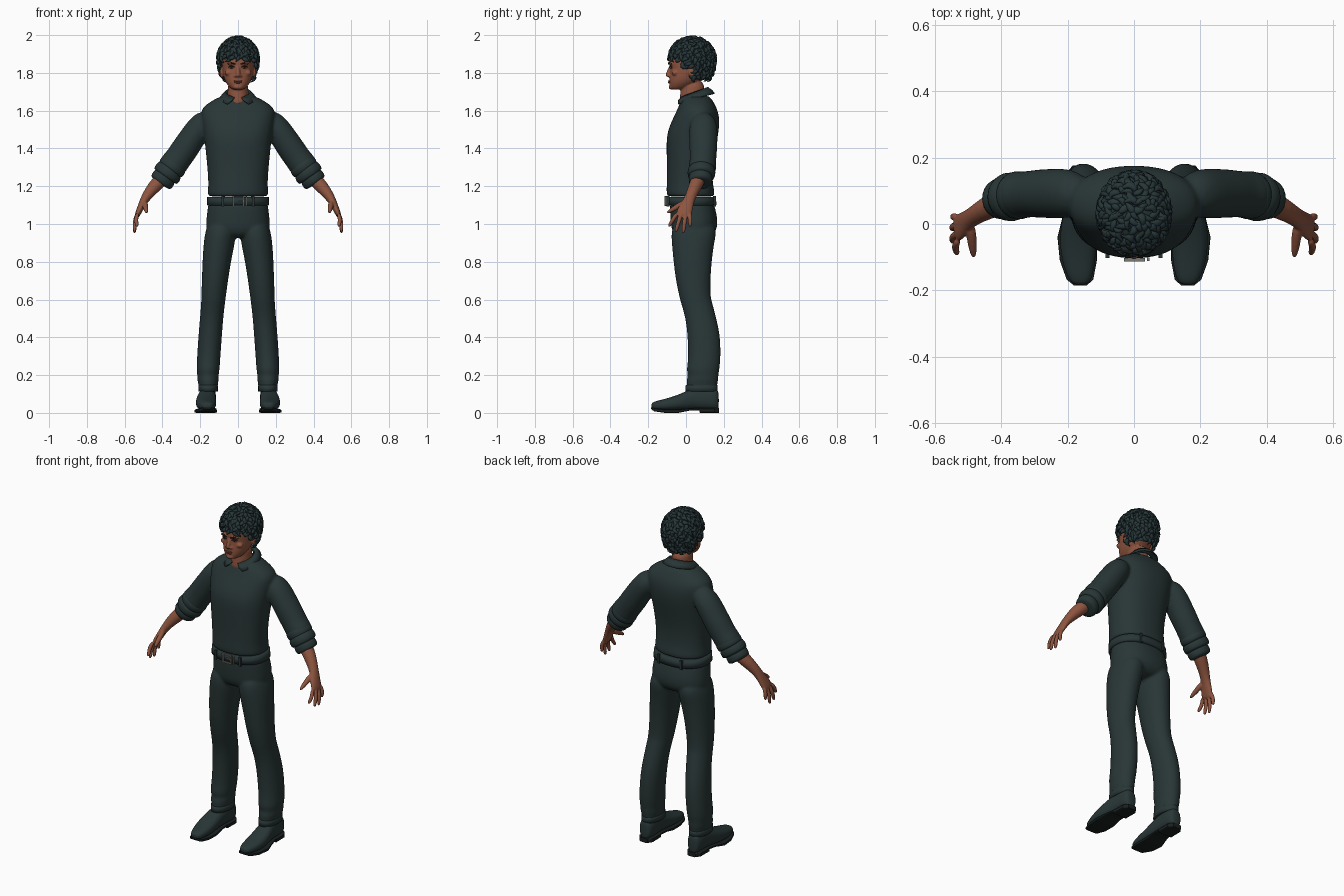
import bpy, bmesh, math, random
from mathutils import Vector, Matrix

random.seed(4)
if "Cube" in bpy.data.objects:
    bpy.data.objects.remove(bpy.data.objects["Cube"], do_unlink=True)


def material(name, r, g, b):
    m = bpy.data.materials.new(name)
    m.use_nodes = True
    m.diffuse_color = (r, g, b, 1)
    m.node_tree.nodes["Principled BSDF"].inputs["Base Color"].default_value = (r, g, b, 1)
    return m


cloth = material("dark cloth", .022, .037, .037)
hair_mat = material("dark hair", .02, .037, .04)
sole_mat = material("sole black", .01, .014, .014)
skin_mat = material("skin", .27, .09, .05)
lip_mat = material("lips", .19, .055, .035)
dark = material("brow dark", .02, .015, .012)
white = material("eye white", .3, .25, .22)
metal = material("buckle metal", .2, .2, .18)


def ring(c, u, v, n=20, p=2.0):
    """Superellipse of points round c, spanned by u and v."""
    pts = []
    for i in range(n):
        a = 2 * math.pi * i / n
        ca, sa = math.cos(a), math.sin(a)
        pts.append(c + u * math.copysign(abs(ca) ** (2 / p), ca)
                   + v * math.copysign(abs(sa) ** (2 / p), sa))
    return pts


def skin(bm, rings):
    """Closed surface through a row of rings."""
    loops = [[bm.verts.new(p) for p in r] for r in rings]
    for a, b in zip(loops, loops[1:]):
        for i in range(len(a)):
            j = (i + 1) % len(a)
            bm.faces.new((a[i], a[j], b[j], b[i]))
    bm.faces.new(loops[0][::-1])
    bm.faces.new(loops[-1])


def stack(bm, rows, axis="z", p=2.3, n=20):
    """Rows of (position, centre x, half width, low, high) along z or y."""
    rings = []
    for pos, cx, w, lo, hi in rows:
        mid, half = (lo + hi) / 2, (hi - lo) / 2
        if axis == "z":
            c, v = Vector((cx, mid, pos)), Vector((0, half, 0))
        else:
            c, v = Vector((cx, pos, mid)), Vector((0, 0, half))
        rings.append(ring(c, Vector((w, 0, 0)), v, n, p))
    skin(bm, rings)


def tube(bm, pts, ref=Vector((0, 1, 0)), n=12):
    """Path of (x, y, z, radius[, radius along ref])."""
    ps = [Vector(q[:3]) for q in pts]
    rings = []
    for i, q in enumerate(pts):
        t = (ps[min(i + 1, len(ps) - 1)] - ps[max(i - 1, 0)]).normalized()
        u = t.cross(ref).normalized()
        rings.append(ring(ps[i], u * q[3], u.cross(t) * q[-1], n))
    skin(bm, rings)


def blob(bm, c, size, sub=3):
    bmesh.ops.create_icosphere(bm, subdivisions=sub, radius=1,
                               matrix=Matrix.Translation(c) @ Matrix.Diagonal((*size, 1)))


def box(bm, c, size):
    bmesh.ops.create_cube(bm, size=1, matrix=Matrix.Translation(c) @ Matrix.Diagonal((*size, 1)))


def finish(name, bm, mat, mirror=False, sub=0, voxel=0, relax=0, smooth=True):
    bmesh.ops.recalc_face_normals(bm, faces=bm.faces[:])
    me = bpy.data.meshes.new(name)
    bm.to_mesh(me)
    bm.free()
    me.materials.append(mat)
    for f in me.polygons:
        f.use_smooth = smooth
    ob = bpy.data.objects.new(name, me)
    bpy.context.scene.collection.objects.link(ob)
    if mirror:
        ob.modifiers.new("mirror", "MIRROR").use_mirror_merge = False
    if sub:
        ob.modifiers.new("round", "SUBSURF").levels = sub
        ob.modifiers["round"].render_levels = sub
    if voxel:
        m = ob.modifiers.new("fuse", "REMESH")
        m.mode, m.voxel_size, m.use_smooth_shade = "VOXEL", voxel, True
    if relax:
        m = ob.modifiers.new("relax", "SMOOTH")
        m.factor, m.iterations = .5, relax
    return ob


# Shirt: torso and sleeves fused together
bm = bmesh.new()
stack(bm, [(1.145, 0, .155, -.095, .145), (1.15, 0, .162, -.102, .152), (1.175, 0, .162, -.105, .153),
           (1.21, 0, .158, -.103, .143), (1.3, 0, .164, -.102, .14), (1.4, 0, .174, -.105, .157),
           (1.48, 0, .184, -.104, .174), (1.55, 0, .195, -.075, .18), (1.6, 0, .2, -.05, .17),
           (1.63, 0, .175, -.037, .155), (1.658, 0, .13, -.025, .14), (1.685, 0, .075, -.01, .118)])
for s in (1, -1):
    tube(bm, [(s * .15, .09, 1.575, .045), (s * .192, .092, 1.53, .068, .076), (s * .24, .092, 1.46, .07, .076),
              (s * .285, .092, 1.392, .074, .074), (s * .318, .09, 1.345, .071, .07), (s * .345, .088, 1.31, .077, .073),
              (s * .365, .086, 1.285, .066)], n=20)
finish("shirt", bm, cloth, sub=2, voxel=.008, relax=5)

# Rolled cuffs: stacked folds around the elbow
bm = bmesh.new()
for k, r in enumerate((.074, .075, .064)):
    x, y, z = .345 + .025 * k, .087 - .005 * k, 1.305 - .034 * k
    tube(bm, [(x - .018, y, z + .024, r * .75), (x - .014, y, z + .02, r), (x + .012, y, z - .014, r + .004, r),
              (x + .018, y, z - .023, r - .008), (x + .018, y, z - .023, r * .6)], n=20)
finish("rolled_cuffs", bm, cloth, mirror=True, sub=1)

# Collar: folded band, open at the front, with pointed flaps
bm = bmesh.new()
rows, steps = [], 28
for gap, rx, ry, drop in ((.3, .06, .065, .03), (.22, .066, .072, 0), (.4, .082, .092, .02), (.62, .096, .105, .04)):
    row = []
    for i in range(steps + 1):
        a = gap + (2 * math.pi - 2 * gap) * i / steps
        front = max(0, math.cos(a))
        z = 1.697 - .025 * math.cos(a) - drop * (.8 + .3 * front)
        row.append(bm.verts.new((rx * math.sin(a), .045 - ry * math.cos(a), z)))
    rows.append(row)
for a, b in zip(rows, rows[1:]):
    for i in range(steps):
        bm.faces.new((a[i], a[i + 1], b[i + 1], b[i]))
m = finish("collar", bm, cloth).modifiers.new("thickness", "SOLIDIFY")
m.thickness, m.offset = .007, 0

# Trousers: pelvis and two legs fused together
bm = bmesh.new()
stack(bm, [(1.14, 0, .154, -.085, .14), (1.08, 0, .163, -.087, .157), (1.02, 0, .17, -.083, .17),
           (.97, 0, .172, -.078, .165), (.94, 0, .155, -.06, .14), (.925, 0, .08, -.03, .1)])
for s in (1, -1):
    stack(bm, [(1.02, s * .085, .07, -.06, .14), (.96, s * .092, .082, -.08, .165), (.9, s * .099, .084, -.077, .15),
               (.8, s * .113, .076, -.067, .137), (.7, s * .122, .07, -.055, .13), (.62, s * .129, .066, -.037, .13),
               (.59, s * .131, .064, -.03, .138), (.5, s * .14, .062, -.002, .162), (.4, s * .148, .063, .008, .184),
               (.28, s * .156, .062, .012, .184), (.225, s * .159, .062, .0, .177), (.2, s * .159, .056, .012, .172),
               (.175, s * .159, .058, .0, .172), (.145, s * .158, .05, .004, .165), (.115, s * .158, .05, .0, .165),
               (.11, s * .158, .045, .005, .16)], p=2.1)
finish("trousers", bm, cloth, sub=2, voxel=.0075, relax=4)

# Trouser hems
bm = bmesh.new()
stack(bm, [(.112, .158, .045, .01, .16), (.114, .158, .052, -.004, .168), (.145, .158, .052, -.002, .168),
           (.15, .158, .045, .01, .16)], p=2.1)
finish("trouser_hems", bm, cloth, mirror=True)

# Belt, loops and buckle
bm = bmesh.new()
stack(bm, [(1.098, 0, .158, -.09, .15), (1.1, 0, .165, -.103, .162), (1.142, 0, .163, -.103, .158),
           (1.144, 0, .155, -.09, .15)], n=40)
finish("belt", bm, cloth)
bm = bmesh.new()
for x, y in ((.08, -.095), (.075, .151)):
    box(bm, (x, y, 1.12), (.013, .014, .055))
finish("belt_loops", bm, cloth, mirror=True, smooth=False)
bm = bmesh.new()
for s in (1, -1):
    box(bm, (.002 + s * .028, -.108, 1.122), (.007, .01, .054))
    box(bm, (.002, -.108, 1.122 + s * .024), (.06, .01, .007))
box(bm, (.014, -.109, 1.122), (.03, .008, .006))
box(bm, (.043, -.106, 1.122), (.007, .01, .046))
finish("belt_buckle", bm, metal, smooth=False)

# Shoes, with soles and heels
bm = bmesh.new()
stack(bm, [(-.184, .162, .018, .026, .05), (-.168, .163, .036, .016, .061), (-.11, .167, .052, .012, .074),
           (-.04, .17, .056, .014, .096), (.02, .166, .05, .018, .125), (.07, .161, .045, .018, .14),
           (.13, .16, .045, .016, .14), (.162, .16, .038, .016, .13), (.174, .16, .022, .02, .11)], axis="y", p=2.4)
finish("shoes", bm, cloth, mirror=True, sub=2)
bm = bmesh.new()
stack(bm, [(-.185, .162, .02, .02, .03), (-.168, .163, .04, .008, .024), (-.11, .168, .056, .0, .018),
           (-.04, .171, .06, .0, .018), (.02, .166, .05, .012, .024), (.07, .161, .044, .014, .026),
           (.073, .161, .046, .0, .026), (.15, .16, .046, .0, .026), (.176, .16, .026, .0, .026)], axis="y", p=6)
finish("soles", bm, sole_mat, mirror=True, smooth=False)

# Forearms and hands
bm = bmesh.new()
tube(bm, [(.375, .08, 1.265, .04), (.43, .055, 1.213, .039), (.467, .035, 1.17, .032), (.495, .017, 1.13, .024, .029),
          (.513, .002, 1.092, .019, .038), (.53, -.012, 1.055, .016, .044), (.537, -.017, 1.035, .011, .038)])
for y, tip in ((-.047, (.535, -.092, .985)), (-.025, (.549, -.055, .957)),
               (-.002, (.549, -.015, .95)), (.021, (.545, .022, .985))):
    base, end = Vector((.53, y, 1.06)), Vector(tip)
    mid = base.lerp(end, .5) + Vector((.01, 0, 0))
    tube(bm, [(*base, .012), (*mid, .0115), (*base.lerp(end, .85), .0105), (*end, .006)])
tube(bm, [(.495, 0, 1.12, .016), (.49, -.04, 1.095, .016), (.487, -.075, 1.075, .0125), (.483, -.103, 1.058, .007)],
     ref=Vector((1, 0, 0)))
finish("forearms_and_hands", bm, skin_mat, mirror=True, sub=1, voxel=.004, relax=3)

# Head: skull, neck, nose, ears, cheeks and chin fused together
bm = bmesh.new()
stack(bm, [(1.71, 0, .028, -.078, -.03), (1.722, 0, .045, -.088, .02), (1.748, 0, .066, -.09, .06),
           (1.78, 0, .078, -.089, .1), (1.82, 0, .084, -.083, .13), (1.845, 0, .086, -.09, .14),
           (1.9, 0, .086, -.088, .145), (1.95, 0, .068, -.055, .12), (1.975, 0, .03, -.01, .08)], p=2.2)
stack(bm, [(1.61, 0, .068, -.03, .115), (1.65, 0, .06, -.036, .105), (1.69, 0, .055, -.03, .098),
           (1.77, 0, .056, -.03, .1)], p=2)
tube(bm, [(0, -.078, 1.842, .008), (0, -.088, 1.815, .01), (0, -.097, 1.792, .013), (0, -.094, 1.778, .012)])
blob(bm, (0, -.078, 1.725), (.026, .014, .013))
for s in (1, -1):
    blob(bm, (s * .013, -.087, 1.784), (.009, .011, .007))
    blob(bm, (s * .048, -.058, 1.8), (.024, .018, .016))
    blob(bm, (s * .034, -.08, 1.848), (.024, .012, .007))
    blob(bm, (s * .087, .03, 1.8), (.009, .018, .03))
finish("head", bm, skin_mat, sub=1, voxel=.0045, relax=3)

# Face details
bm = bmesh.new()
blob(bm, (.034, -.077, 1.829), (.014, .008, .0055))
finish("eyes", bm, white, mirror=True)
bm = bmesh.new()
blob(bm, (.034, -.082, 1.829), (.0055, .005, .0055))
tube(bm, [(.018, -.086, 1.831, .002), (.034, -.086, 1.836, .0028), (.05, -.076, 1.831, .002)])
tube(bm, [(.014, -.092, 1.846, .003), (.034, -.09, 1.853, .0045), (.056, -.076, 1.848, .002)])
finish("irises_and_brows", bm, dark, mirror=True)
bm = bmesh.new()
blob(bm, (0, -.089, 1.757), (.023, .007, .004))
blob(bm, (0, -.088, 1.749), (.019, .007, .005))
finish("lips", bm, lip_mat)


# Hair: scalp shell covered with curled locks
def scalp(d):
    return Vector((.102 * d.x, .032 + .118 * d.y, 1.872 + d.z * (.112 if d.z > 0 else .16)))


def hairline(y):
    return 1.872 if y < -.02 else 1.83 if y < .035 else 1.77


bm = bmesh.new()
blob(bm, (0, 0, 0), (1, 1, 1), sub=5)
for v in bm.verts:
    v.co = scalp(v.co)
bmesh.ops.delete(bm, geom=[v for v in bm.verts if v.co.z < hairline(v.co.y) - .01], context="VERTS")
finish("hair_shell", bm, hair_mat)

bm = bmesh.new()
count = 380
for i in range(count):
    z = 1 - 2 * (i + .5) / count
    a, r = i * math.pi * (3 - math.sqrt(5)), math.sqrt(1 - z * z)
    n = Vector((r * math.cos(a), r * math.sin(a), z))
    p = scalp(n)
    if p.z < hairline(p.y):
        continue
    t = Vector((n.x * .3, n.y * .3 - .1, -1))
    t = (t - n * t.dot(n)).normalized()
    t = Matrix.Rotation(random.uniform(-1.1, 1.1), 3, n) @ t
    side, curl = n.cross(t), random.uniform(-.014, .014)
    length, wide = random.uniform(.035, .05), random.uniform(.009, .013)
    pts = []
    for k, w in enumerate((.3, .9, 1, .8, .45, .1)):
        s = k / 5
        q = p + t * length * (s - .4) + side * curl * math.sin(4 * s) + n * (.012 * math.sin(2.6 * s) - .004)
        pts.append((*q, wide * w, wide * w * .75))
    tube(bm, pts, ref=n, n=7)
finish("hair_curls", bm, hair_mat)
